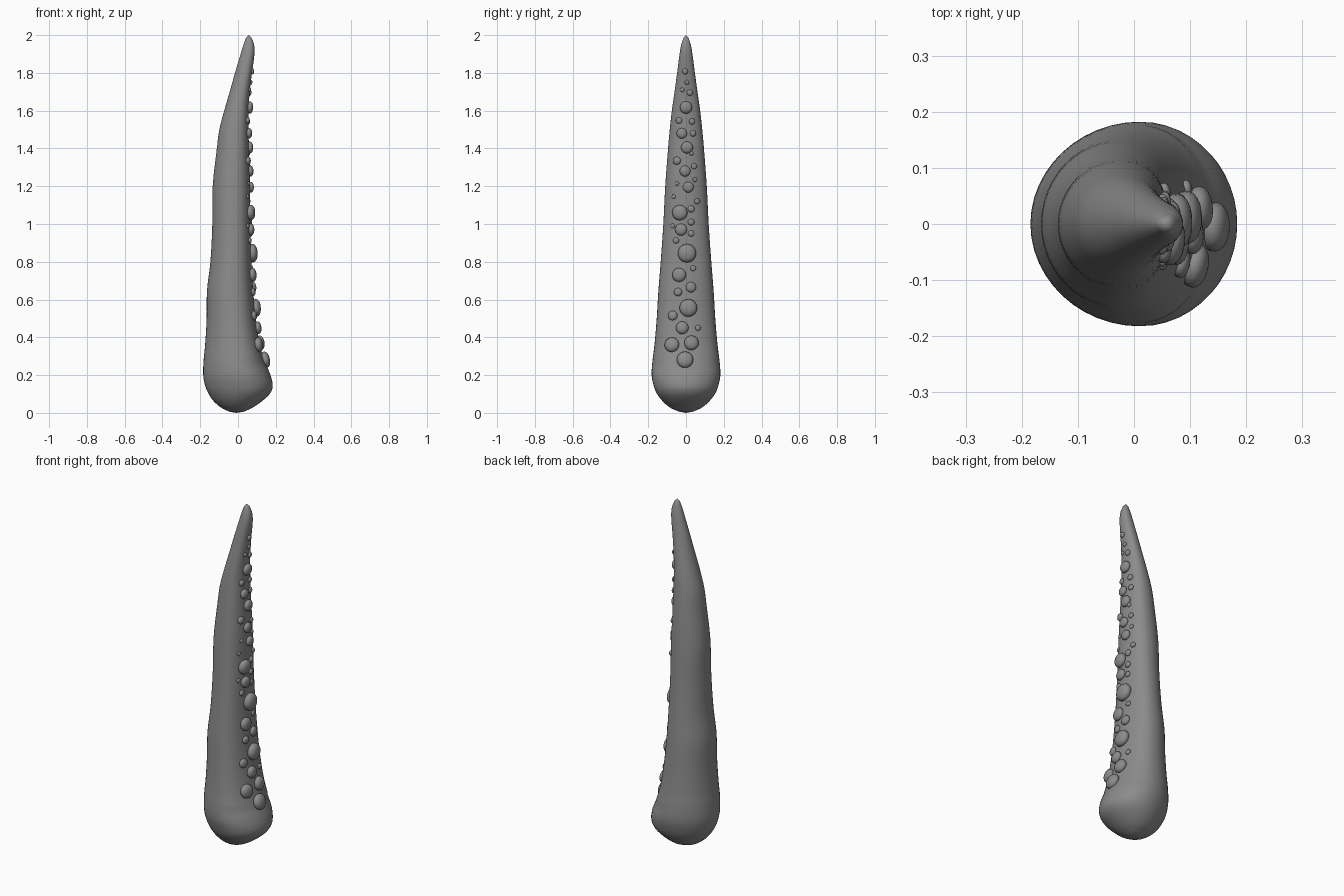
import bpy, bmesh, math
from mathutils import Vector
from mathutils.bvhtree import BVHTree

if "Cube" in bpy.data.objects:
    bpy.data.objects.remove(bpy.data.objects["Cube"])

grey = bpy.data.materials.new("plain grey")
grey.diffuse_color = (0.26, 0.26, 0.26, 1)
grey.use_nodes = True
grey.node_tree.nodes["Principled BSDF"].inputs["Base Color"].default_value = grey.diffuse_color

# height, outer edge x, inner edge x, half width
PROFILE = [
    (0.006, -0.045, 0.03, 0.035), (0.025, -0.085, 0.072, 0.08), (0.06, -0.127, 0.125, 0.122),
    (0.10, -0.155, 0.168, 0.153), (0.14, -0.173, 0.184, 0.17), (0.20, -0.184, 0.172, 0.182),
    (0.28, -0.182, 0.138, 0.177), (0.36, -0.174, 0.116, 0.167), (0.50, -0.166, 0.094, 0.155),
    (0.65, -0.164, 0.08, 0.146), (0.80, -0.146, 0.071, 0.134), (1.00, -0.136, 0.065, 0.12),
    (1.20, -0.134, 0.064, 0.11), (1.40, -0.112, 0.058, 0.095), (1.50, -0.099, 0.056, 0.086),
    (1.60, -0.073, 0.056, 0.075), (1.70, -0.044, 0.062, 0.061), (1.80, -0.016, 0.074, 0.047),
    (1.90, 0.014, 0.087, 0.034), (1.95, 0.029, 0.085, 0.025), (1.985, 0.042, 0.072, 0.014),
]
SIDES, STEPS = 48, 4


def smooth_rows(rows):
    """Catmull-Rom curve through the profile rows."""
    v = [Vector(r) for r in rows]
    out = []
    for i in range(len(v) - 1):
        a, b = v[max(i - 1, 0)], v[i]
        c, d = v[i + 1], v[min(i + 2, len(v) - 1)]
        mb = (c - a) / max(c[0] - a[0], 1e-6) * (c[0] - b[0])
        mc = (d - b) / max(d[0] - b[0], 1e-6) * (c[0] - b[0])
        for s in range(STEPS):
            t = s / STEPS
            out.append(b * (2*t**3 - 3*t*t + 1) + mb * (t**3 - 2*t*t + t)
                       + c * (3*t*t - 2*t**3) + mc * (t**3 - t*t))
    return out + [v[-1]]


def finish(name, bm):
    mesh = bpy.data.meshes.new(name)
    bmesh.ops.recalc_face_normals(bm, faces=bm.faces[:])
    for f in bm.faces:
        f.smooth = True
    bm.to_mesh(mesh)
    mesh.materials.append(grey)
    bpy.context.collection.objects.link(bpy.data.objects.new(name, mesh))


# Tapering arm: stacked rings, flatter on the inner (+x) side
bm = bmesh.new()
rings = []
for z, left, right, half in smooth_rows(PROFILE):
    mid = left + (right - left) * 0.55
    flat = 0.82 if z > 0.28 else 0.95
    ring = []
    for k in range(SIDES):
        a = 2 * math.pi * k / SIDES
        c, s = math.cos(a), math.sin(a)
        x = mid + (right - mid) * c ** flat if c > 0 else mid - (mid - left) * abs(c) ** 1.04
        ring.append(bm.verts.new((x, half * s, z)))
    rings.append(ring)
for lo, hi in zip(rings, rings[1:]):
    for k in range(SIDES):
        n = (k + 1) % SIDES
        bm.faces.new((lo[k], lo[n], hi[n], hi[k]))
for ring, tip in ((rings[0], (-0.01, 0, 0)), (rings[-1], (0.057, 0, 2.0))):
    end = bm.verts.new(tip)
    for k in range(SIDES):
        bm.faces.new((ring[k], ring[(k + 1) % SIDES], end))
bm.normal_update()
tree = BVHTree.FromBMesh(bm)
finish("tentacle_arm", bm)

# Suckers on the inner side: y, z, radius in hundredths
SUCKERS = [
    (-0.5, 28, 4.3), (-7.4, 36, 3.8), (2.8, 37, 3.8), (-2, 45, 3.3), (6.3, 45, 1.5),
    (-7, 51.5, 2.5), (1.2, 55.5, 4.6), (-4.2, 64, 2.1), (2.6, 66.5, 2.7), (-3.6, 73, 3.6),
    (3.7, 76.5, 1.5), (0.5, 84.5, 4.8), (-5.2, 91.3, 1.6), (2.7, 95, 1.6), (-2.6, 97, 3.1),
    (-7, 99, 1.2), (2.7, 101, 1.7), (-3.2, 106, 4), (2.7, 108, 1.8), (5.8, 112, 1.5),
    (-6.5, 114.5, 1.1), (1.2, 119.5, 2.8), (-4.8, 121.5, 1.1), (4.7, 123.5, 1.2),
    (-0.5, 128, 2.8), (4.2, 130.5, 1.5), (-4.8, 133.5, 2.1), (2.8, 137.5, 1.2),
    (0.5, 140.5, 3.1), (-2.2, 148, 2.7), (3.7, 148, 1.6), (-3.7, 154.8, 1.7),
    (3.2, 154.3, 1.6), (0, 161.7, 3.2), (-2, 171, 1.2), (2, 169.5, 1.6),
    (0.5, 175, 1.2), (-0.5, 180.8, 1.5),
]
bm = bmesh.new()
# Domed outline: (radius, height) as fractions of the sucker radius
DOME = [(0.85, -0.4), (1.0, 0.0), (1.02, 0.22), (0.93, 0.42), (0.75, 0.57), (0.5, 0.67), (0.25, 0.71)]
for y, z, r in SUCKERS:
    y, z, r = y / 100, z / 100, r / 100
    hit, normal, _, _ = tree.ray_cast(Vector((1, y, z)), Vector((-1, 0, 0)))
    axis = (normal + Vector((0.5, 0, 0))).normalized()
    side = axis.cross(Vector((0, 0, 1))).normalized()
    up = side.cross(axis)
    prev = None
    for rad, h in DOME:
        ring = [bm.verts.new(hit + axis * h * r + (side * math.cos(a) + up * math.sin(a)) * rad * r)
                for a in (2 * math.pi * k / 20 for k in range(20))]
        if prev:
            for k in range(20):
                n = (k + 1) % 20
                bm.faces.new((prev[k], prev[n], ring[n], ring[k]))
        prev = ring
    top = bm.verts.new(hit + axis * 0.72 * r)
    for k in range(20):
        bm.faces.new((prev[k], prev[(k + 1) % 20], top))
finish("suckers", bm)
